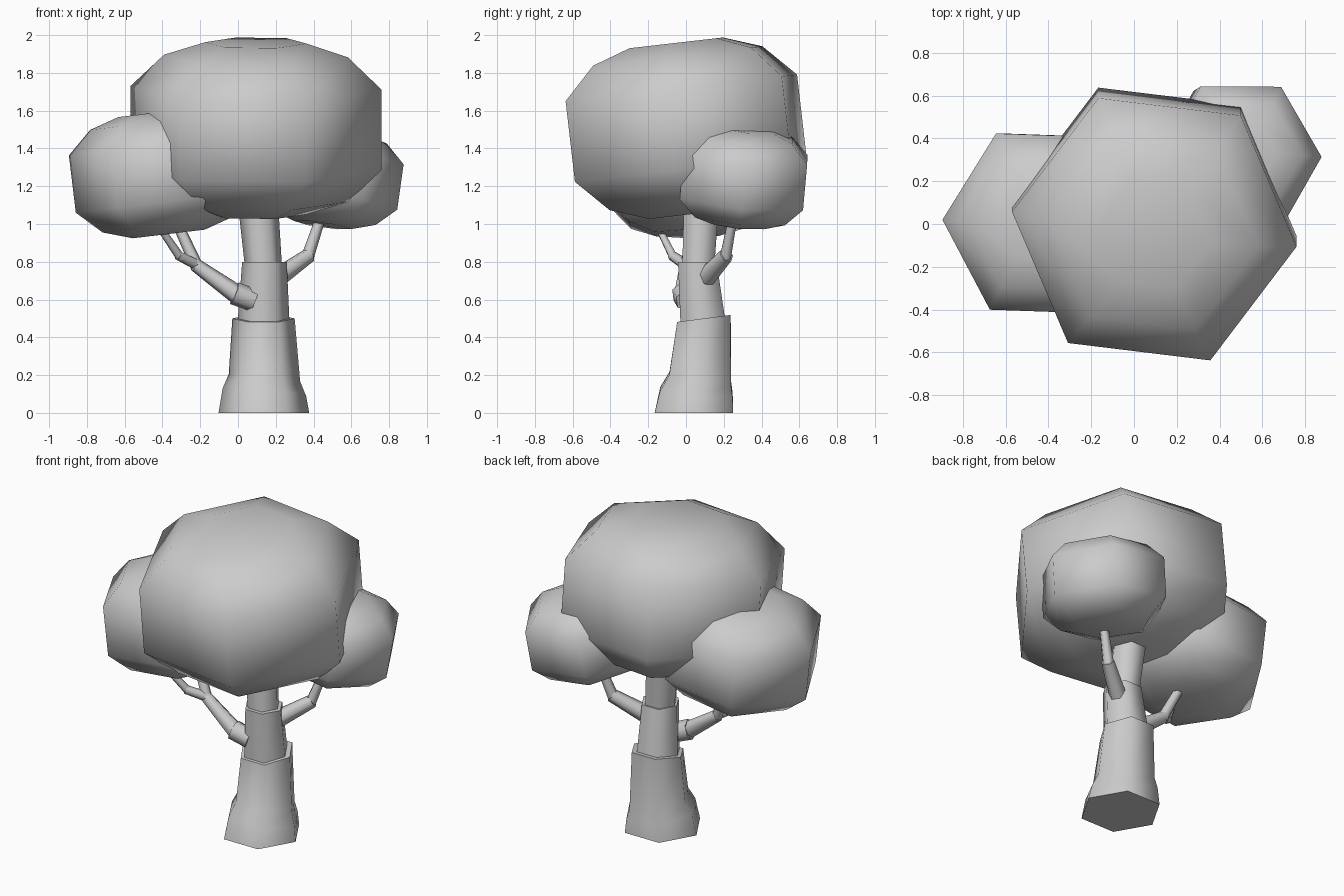
import bpy, math
from mathutils import Vector, Matrix

if "Cube" in bpy.data.objects:
    bpy.data.objects.remove(bpy.data.objects["Cube"])

UP = Vector((0, 0, 1))


def finish(name, verts, faces):
    mesh = bpy.data.meshes.new(name)
    mesh.from_pydata(verts, [], faces)
    mesh.update()
    obj = bpy.data.objects.new(name, mesh)
    bpy.context.collection.objects.link(obj)
    bpy.ops.object.select_all(action='DESELECT')
    obj.select_set(True)
    bpy.context.view_layer.objects.active = obj
    bpy.ops.object.shade_smooth_by_angle(angle=math.radians(65))
    return obj


def loft(name, rings, sides=6, phase=0.0):
    """Skin a capped tube through rings of (centre, radius, normal)."""
    verts, faces = [], []
    for centre, radius, normal in rings:
        turn = UP.rotation_difference(Vector(normal).normalized())
        for i in range(sides):
            a = phase + 2 * math.pi * i / sides
            verts.append(Vector(centre) + turn @ Vector((radius * math.cos(a), radius * math.sin(a), 0)))
    for k in range(len(rings) - 1):
        for i in range(sides):
            j = (i + 1) % sides
            a, b = k * sides, (k + 1) * sides
            faces.append((a + i, a + j, b + j, b + i))
    faces.append(tuple(reversed(range(sides))))
    faces.append(tuple(range(len(verts) - sides, len(verts))))
    return finish(name, verts, faces)


def leaf_clump(name, centre, scale, normal, degrees):
    """Rounded hexagonal puff, tilted along its normal."""
    half = [(0.215, 0.67), (0.385, 0.49), (0.455, 0.27)]
    profile = [(-h, r) for h, r in reversed(half)] + half
    n = Vector(normal).normalized()
    rings = [(Vector(centre) + n * h * scale, r * scale, n) for h, r in profile]
    return loft(name, rings, phase=math.radians(degrees))


def branch(name, points):
    """Overlapping tapered segments through points of (x, y, z, start radius, end radius)."""
    for k in range(len(points) - 1):
        p, q = Vector(points[k][:3]), Vector(points[k + 1][:3])
        d = (q - p).normalized()
        r0, r1 = points[k][3:]
        loft(f"{name}_{k + 1}", [(p - d * 0.015, r0, d), (q + d * 0.01, r1, d)])


# Foliage
leaf_clump("main_foliage", (0.095, 0.0, 1.507), 1.0, (0, -0.115, 1), -7)
leaf_clump("left_foliage", (-0.405, 0.003, 1.268), 0.71, (-0.12, 0, 1), -2)
leaf_clump("right_foliage", (0.485, 0.305, 1.248), 0.565, (0.14, 0.09, 1), 0)

# Trunk: three stacked, tapering sections
tilt = (0, -0.13, 1)
loft("trunk_base", [((0.137, 0.042, 0), 0.24, UP),
                    ((0.140, 0.055, 0.11), 0.222, (0.1, 0.08, 1)),
                    ((0.140, 0.075, 0.185), 0.19, (0.1, 0.15, 1)),
                    ((0.135, 0.095, 0.50), 0.165, tilt)])
loft("trunk_middle", [((0.135, 0.09, 0.47), 0.138, tilt),
                      ((0.140, 0.06, 0.80), 0.118, UP)])
loft("trunk_top", [((0.135, 0.065, 0.77), 0.098, UP),
                   ((0.105, 0.082, 1.12), 0.107, UP)])

# Branches
branch("left_branch", [(0.07, 0.0, 0.60, 0.06, 0.062), (-0.01, -0.015, 0.63, 0.052, 0.036),
                       (-0.22, 0.0, 0.78, 0.034, 0.028), (-0.32, 0.04, 1.0, 0, 0)])
branch("left_twig", [(-0.23, -0.01, 0.79, 0.03, 0.026), (-0.31, -0.07, 0.83, 0.024, 0.018),
                     (-0.42, -0.15, 0.99, 0, 0)])
branch("right_branch", [(0.20, 0.10, 0.71, 0.055, 0.040), (0.37, 0.21, 0.83, 0.034, 0.026),
                        (0.44, 0.25, 1.04, 0, 0)])
